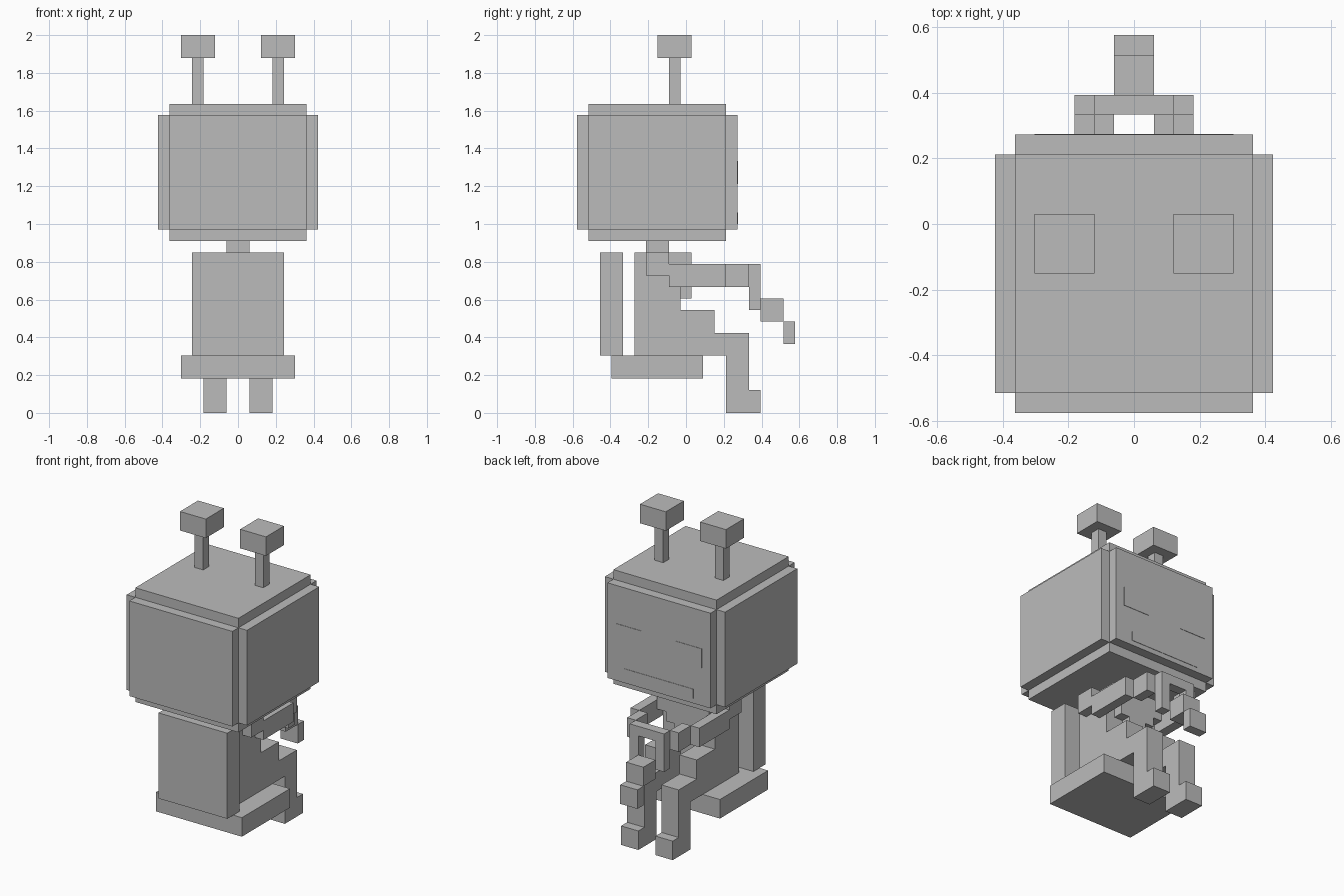
import bpy, bmesh
from mathutils import Vector

if "Cube" in bpy.data.objects:
    bpy.data.objects.remove(bpy.data.objects["Cube"])

U = 2 / 33  # one block


def P(x, y, z):
    """Block grid position (y counted from the front) to world units."""
    return Vector((x * U, (y - 9.5) * U, z * U))


grey = bpy.data.materials.new("plain grey")
grey.diffuse_color = (0.5, 0.5, 0.5, 1)
grey.use_nodes = True
grey.node_tree.nodes["Principled BSDF"].inputs["Base Color"].default_value = grey.diffuse_color


def finish(name, bm, mirror=False):
    bmesh.ops.recalc_face_normals(bm, faces=bm.faces)
    me = bpy.data.meshes.new(name)
    bm.to_mesh(me)
    bm.free()
    me.materials.append(grey)
    ob = bpy.data.objects.new(name, me)
    bpy.context.collection.objects.link(ob)
    if mirror:
        ob.modifiers.new("mirror", 'MIRROR').use_mirror_merge = False
    return ob


def prism(name, pts, lo, hi, axis='x', mirror=False):
    """Extrude a (y,z) profile along x, or an (x,z) profile along y."""
    bm = bmesh.new()
    place = (lambda a, b, t: P(t, a, b)) if axis == 'x' else (lambda a, b, t: P(a, t, b))
    f = bm.faces.new([bm.verts.new(place(a, b, lo)) for a, b in pts])
    ext = bmesh.ops.extrude_face_region(bm, geom=[f], use_keep_orig=True)
    verts = [g for g in ext["geom"] if isinstance(g, bmesh.types.BMVert)]
    bmesh.ops.translate(bm, verts=verts, vec=place(0, 0, hi) - place(0, 0, lo))
    return finish(name, bm, mirror)


def box(name, x0, x1, y0, y1, z0, z1, mirror=False):
    return prism(name, [(y0, z0), (y1, z0), (y1, z1), (y0, z1)], x0, x1, 'x', mirror)


# Chair
box("seat", -5, 5, 3, 11, 3, 5)
box("seat_back", -4, 4, 2, 4, 5, 14)

# Body
box("torso", -3, 3, 5, 9, 5, 14)
box("neck", -1, 1, 6, 8, 14, 15)
prism("bib", [(-3, 14), (-3, 12), (-2, 12), (-2, 11), (-1, 11), (-1, 10),
              (1, 10), (1, 11), (2, 11), (2, 12), (3, 12), (3, 14)], 9, 10, 'y')

# Limbs
prism("leg", [(9, 5), (13, 5), (13, 0), (16, 0), (16, 2), (15, 2),
              (15, 7), (12, 7), (12, 9), (9, 9)], 1, 3, 'x', True)
prism("arm", [(6, 12), (8, 12), (8, 11), (13, 11), (13, 13), (8, 13),
              (8, 14), (6, 14)], 3, 4, 'x', True)
box("hand", 2, 3, 13, 15, 11, 13, True)

# Held object: handle frame with two hanging blocks
prism("held_frame", [(-2, 9), (-1, 9), (-1, 12), (1, 12), (1, 9), (2, 9),
                     (2, 13), (-2, 13)], 15, 16, 'y')
box("held_block", -1, 1, 16, 18, 8, 10)
box("held_tip", -1, 1, 18, 19, 6, 8)

# Head: cube whose four sides are raised by one block
bm = bmesh.new()
bmesh.ops.create_cube(bm, size=12 * U)
bmesh.ops.translate(bm, verts=bm.verts, vec=P(0, 7, 21))
for h in (16, 26):
    bmesh.ops.bisect_plane(bm, geom=bm.verts[:] + bm.edges[:] + bm.faces[:],
                           plane_co=P(0, 7, h), plane_no=(0, 0, 1))
bm.normal_update()
sides = [f for f in bm.faces if abs(f.normal.z) < 0.5
         and abs(f.calc_center_median().z - 21 * U) < U]
for f in bmesh.ops.extrude_discrete_faces(bm, faces=sides)["faces"]:
    f.normal_update()
    n = f.normal.copy()
    bmesh.ops.translate(bm, verts=f.verts[:], vec=n * U)
finish("head", bm)

# Face details: very thin plates
T = 0.04
box("eye", 2, 5, 14, 14 + T, 20, 22, True)
box("mouth", -4, 4, 14, 14 + T, 16.5, 17.5)

# Antennae
box("antenna_stem", 3, 4, 8, 9, 27, 31, True)
box("antenna_tip", 2, 5, 7, 10, 31, 33, True)
